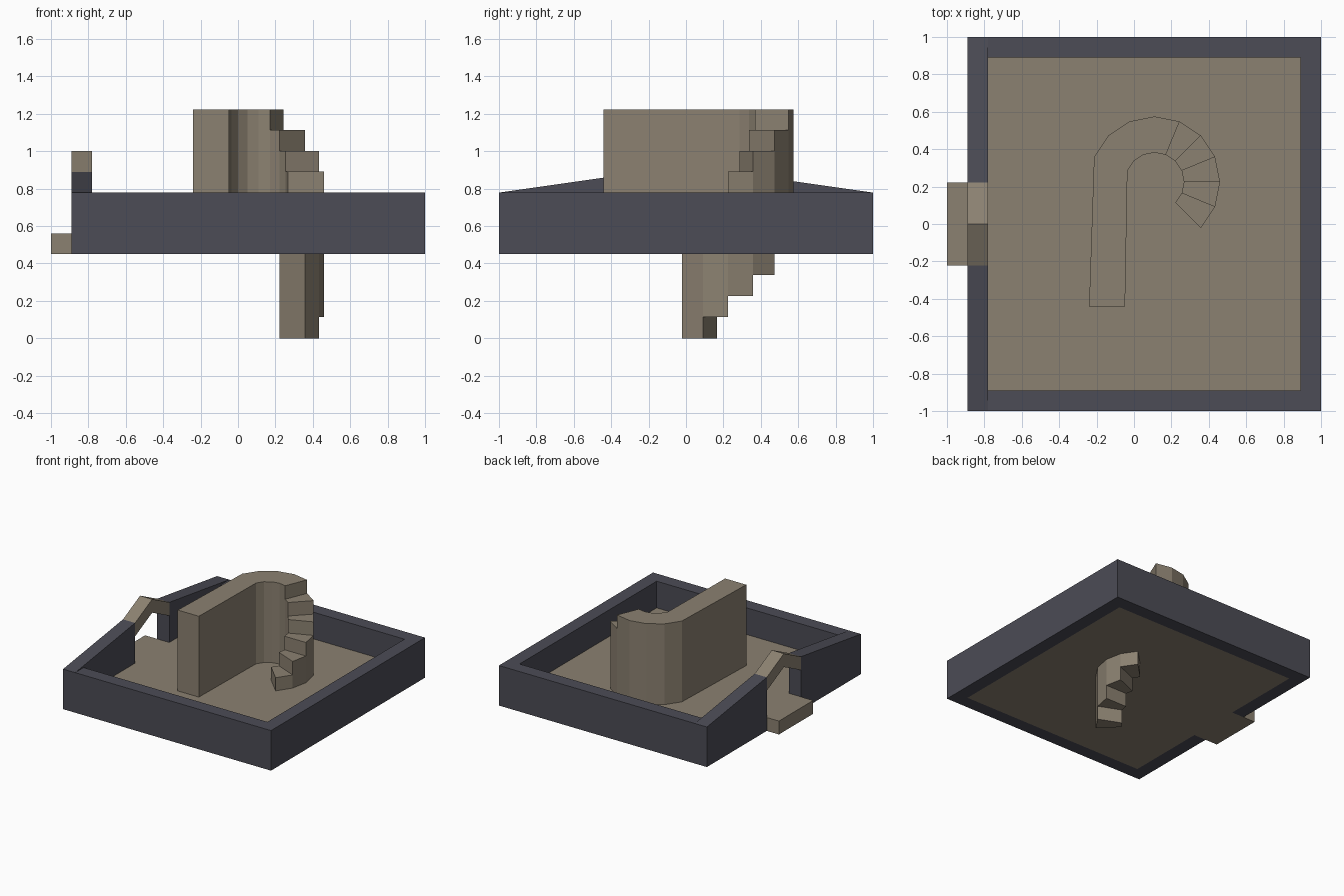
import bpy, bmesh, math
from mathutils import Vector

if "Cube" in bpy.data.objects:
    bpy.data.objects.remove(bpy.data.objects["Cube"])


def material(name, color):
    m = bpy.data.materials.new(name)
    m.diffuse_color = (*color, 1)
    m.use_nodes = True
    m.node_tree.nodes["Principled BSDF"].inputs["Base Color"].default_value = m.diffuse_color
    return m


TAN = material("tan stone", (0.26, 0.22, 0.165))
DARK = material("dark slate", (0.072, 0.072, 0.092))


def prism(name, points, offset, mat):
    """Extrude a flat 3D outline along an offset into a closed solid."""
    bm = bmesh.new()
    face = bm.faces.new([bm.verts.new(p) for p in points])
    ext = bmesh.ops.extrude_face_region(bm, geom=[face], use_keep_orig=True)
    verts = [g for g in ext["geom"] if isinstance(g, bmesh.types.BMVert)]
    bmesh.ops.translate(bm, verts=verts, vec=Vector(offset))
    bmesh.ops.recalc_face_normals(bm, faces=bm.faces)
    mesh = bpy.data.meshes.new(name)
    bm.to_mesh(mesh)
    bm.free()
    mesh.materials.append(mat)
    obj = bpy.data.objects.new(name, mesh)
    bpy.context.collection.objects.link(obj)
    return obj


def plan(name, outline, z0, z1, mat):
    return prism(name, [(x, y, z0) for x, y in outline], (0, 0, z1 - z0), mat)


BASE, FLOOR, RIM, STEP = 0.45, 0.56, 0.779, 0.1112
XL, XI, DOOR, T = -0.89, -0.78, 0.222, 0.11

# floor slab with the threshold running out through the doorway
plan("floor", [(XI, -0.89), (0.89, -0.89), (0.89, 0.89), (XI, 0.89),
               (XI, DOOR), (-1, DOOR), (-1, -DOOR), (XI, -DOOR)],
     BASE, FLOOR, TAN)

# front, right and back walls
plan("outer_wall", [(XI, -1), (1, -1), (1, 1), (XI, 1),
                    (XI, 0.89), (0.89, 0.89), (0.89, -0.89), (XI, -0.89)],
     BASE, RIM, DARK)

# sloped door-side walls and gable beams, mirrored across y
for side, s in (("front", -1), ("back", 1)):
    wall = [(1, BASE), (1, RIM), (DOOR, 0.89), (DOOR, BASE)]
    prism(f"door_wall_{side}", [(XL, s * y, z) for y, z in wall], (T, 0, 0), DARK)
    beam = [(DOOR, 0.89), (0, 1.0), (0, 0.89), (DOOR, 0.78)]
    prism(f"door_gable_{side}", [(XL, s * y, z) for y, z in beam], (T, 0, 0), TAN)

# curved stair around a centre point
CX, CY, R_IN, R_OUT = 0.11, 0.225, 0.157, 0.35


def polar(r, deg):
    a = math.radians(deg)
    return CX + r * math.cos(a), CY + r * math.sin(a)


for i in range(5):
    a, b = -45 + 22.5 * i, -22.5 + 22.5 * i
    plan(f"stair_step_{i + 1}",
         [polar(R_IN, a), polar(R_OUT, a), polar(R_OUT, b), polar(R_IN, b)],
         0.1125 * i, 0.668 + STEP * i, TAN)

# tall landing: rest of the curve plus the straight run
angles = [67.5 + 22.5 * i for i in range(5)]
outline = [polar(R_OUT, a) for a in angles] + [(-0.24, -0.44), (-0.048, -0.44)]
outline += [polar(R_IN, a) for a in reversed(angles)]
plan("upper_landing", outline, 0.5, 1.224, TAN)
